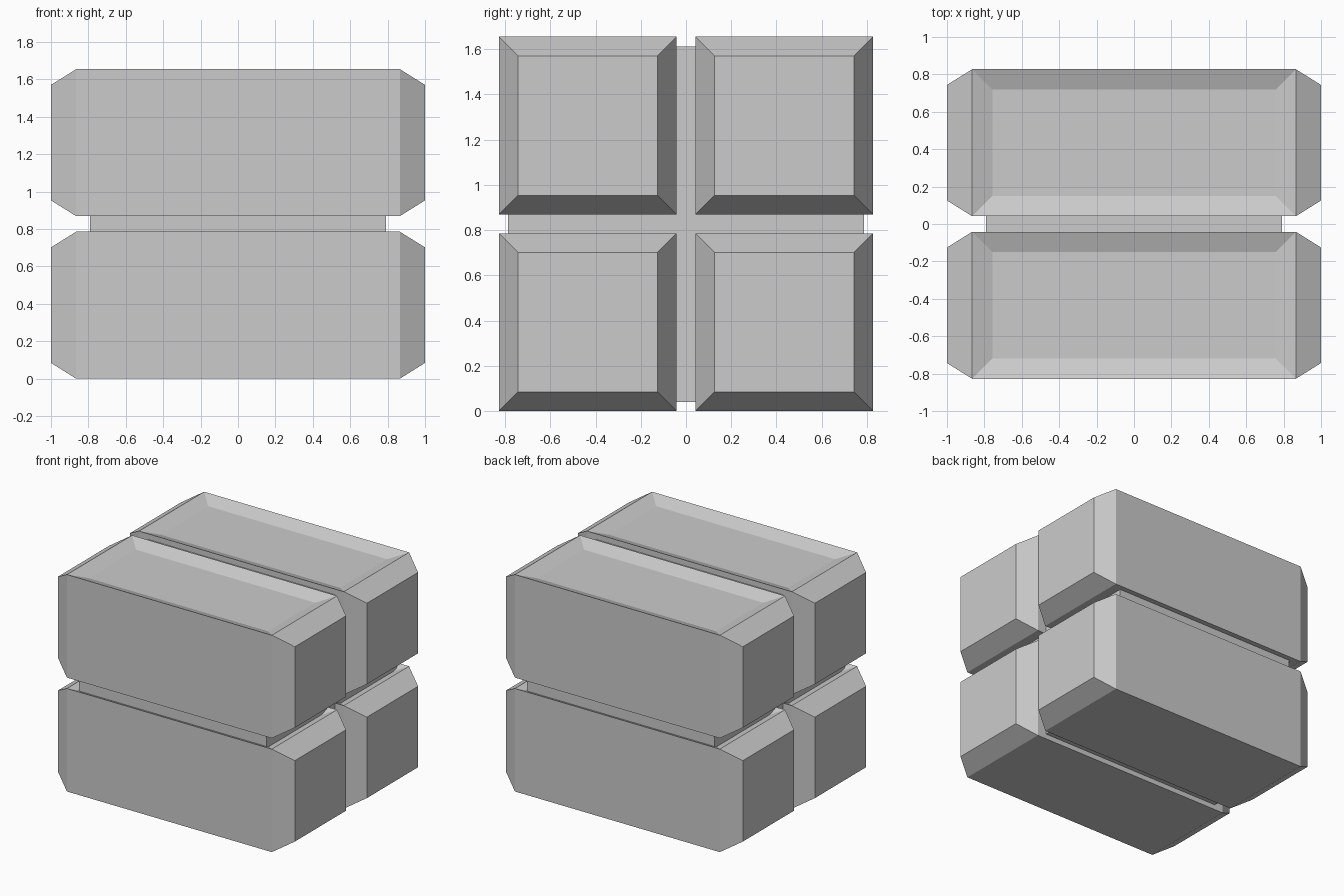
import bpy, bmesh
from mathutils import Matrix, Vector

if "Cube" in bpy.data.objects:
    bpy.data.objects.remove(bpy.data.objects["Cube"])

SIDE = 0.786      # crate height and depth
BODY = 1.73       # crate length without the tapered ends
GAP = 0.083       # space between neighbouring crates
STEP = (SIDE + GAP) / 2


def box(bm, size):
    bmesh.ops.create_cube(bm, size=1, matrix=Matrix.Diagonal((*size, 1)))


def add_object(name, bm, location):
    mesh = bpy.data.meshes.new(name)
    bm.to_mesh(mesh)
    bm.free()
    obj = bpy.data.objects.new(name, mesh)
    obj.location = location
    bpy.context.collection.objects.link(obj)
    return obj


def inset(bm, direction, thickness, depth):
    faces = [f for f in bm.faces if f.normal.dot(Vector(direction)) > 0.99]
    bmesh.ops.inset_individual(bm, faces=faces, thickness=thickness)
    for f in faces:
        bmesh.ops.translate(bm, verts=f.verts, vec=Vector(direction) * depth)


def crate(name, y, z):
    bm = bmesh.new()
    box(bm, (BODY, SIDE, SIDE))
    bm.normal_update()
    # Tapered ends
    for side in (-1, 1):
        inset(bm, (side, 0, 0), 0.119, 1 - BODY / 2)
    # Shallow rectangular recess in the lid
    inset_faces = [max(bm.faces, key=lambda f: f.calc_center_median().z)]
    bmesh.ops.inset_individual(bm, faces=inset_faces, thickness=0.153)
    bmesh.ops.extrude_discrete_faces  # lid floor is lowered below
    bmesh.ops.translate(bm, verts=inset_faces[0].verts, vec=(0, 0, -0.04))
    bm.normal_update()
    return add_object(name, bm, (0, y, z))


# Four crates stacked two by two
for level, z in (("lower", SIDE / 2), ("upper", SIDE / 2 + 2 * STEP)):
    for place, y in (("front", -STEP), ("back", STEP)):
        crate(f"{level}_{place}_crate", y, z)

# Inner core that joins the crates
bm = bmesh.new()
box(bm, (1.58, 1.575, 1.573))
add_object("connecting_core", bm, (0, 0, SIDE / 2 + STEP))

# Keep the core top just under the recess floors
bpy.data.objects["connecting_core"].location.z -= 0.002
